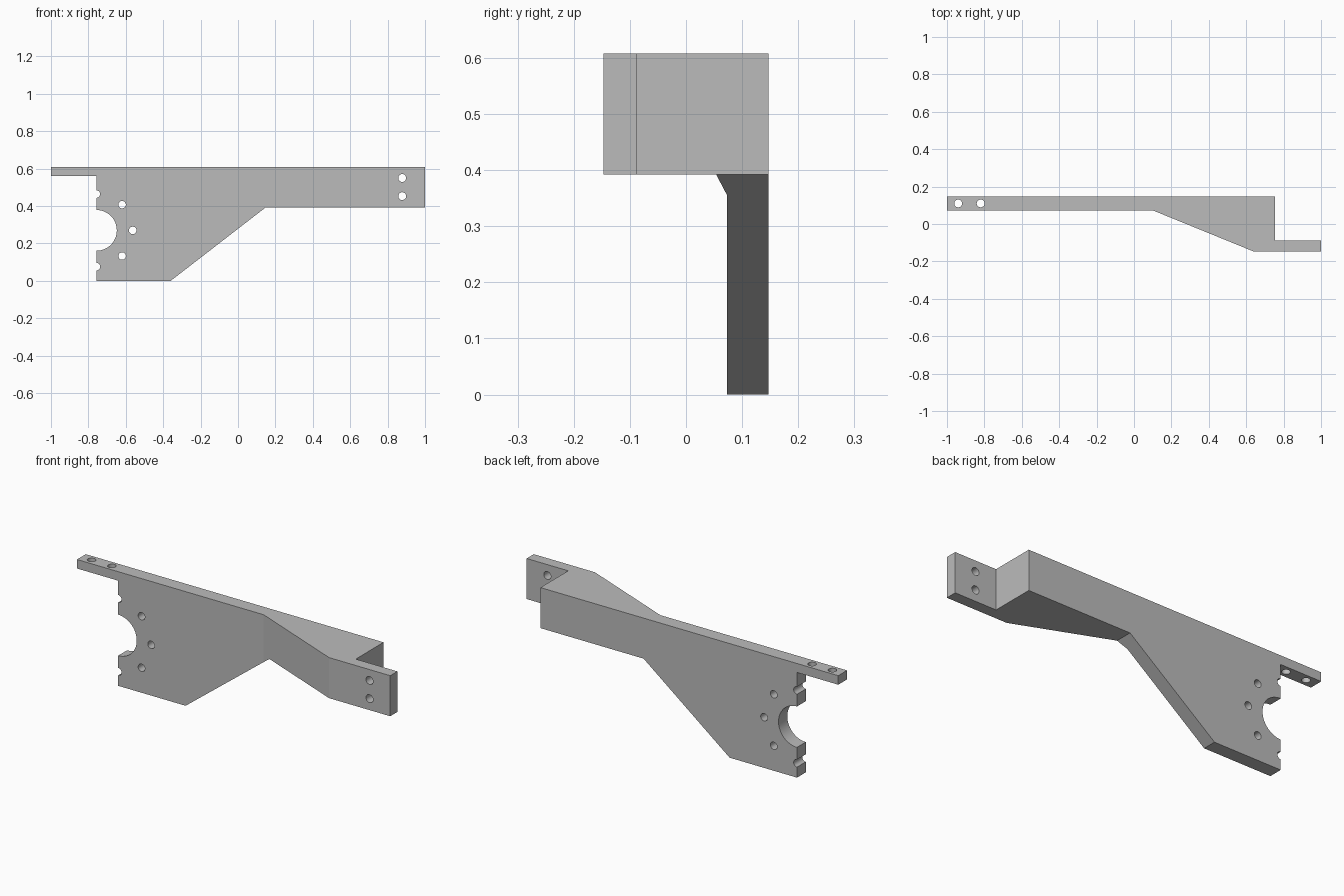
import bpy
import bmesh
from math import radians, sin, cos
from mathutils import Matrix, Vector

cube = bpy.data.objects.get("Cube")
if cube:
    bpy.data.objects.remove(cube, do_unlink=True)

grey = bpy.data.materials.new("plain grey")
grey.use_nodes = True
grey.diffuse_color = (0.5, 0.5, 0.5, 1)
grey.node_tree.nodes["Principled BSDF"].inputs["Base Color"].default_value = (0.5, 0.5, 0.5, 1)


def add_object(name, bm):
    bmesh.ops.recalc_face_normals(bm, faces=bm.faces)
    mesh = bpy.data.meshes.new(name)
    bm.to_mesh(mesh)
    bm.free()
    mesh.materials.append(grey)
    obj = bpy.data.objects.new(name, mesh)
    bpy.context.collection.objects.link(obj)
    return obj


def extrude_profile(name, points, direction):
    bm = bmesh.new()
    face = bm.faces.new([bm.verts.new(p) for p in points])
    geom = bmesh.ops.extrude_face_region(bm, geom=[face])["geom"]
    verts = [v for v in geom if isinstance(v, bmesh.types.BMVert)]
    bmesh.ops.translate(bm, verts=verts, vec=Vector(direction))
    return add_object(name, bm)


def drill(name, centre, radius, along_y, segments=32):
    bm = bmesh.new()
    turn = Matrix.Rotation(radians(90), 4, 'X') if along_y else Matrix()
    bmesh.ops.create_cone(bm, cap_ends=True, segments=segments, radius1=radius, radius2=radius,
                          depth=1, matrix=Matrix.Translation(centre) @ turn)
    return add_object(name, bm)


def apply_boolean(obj, cutter, operation):
    cutter.hide_render = True
    mod = obj.modifiers.new("cut", 'BOOLEAN')
    mod.operation = operation
    mod.solver = 'EXACT'
    mod.object = cutter
    bpy.context.view_layer.objects.active = obj
    bpy.ops.object.modifier_apply(modifier=mod.name)
    bpy.data.objects.remove(cutter, do_unlink=True)


# Plan outline: straight bar, angled offset and thin end tab
plan = [(-1, .147), (-1, .073), (.1, .073), (.64, -.147),
        (1, -.147), (1, -.087), (.755, -.087), (.755, .147)]
bracket = extrude_profile("bracket", [(x, y, -.2) for x, y in plan], (0, 0, 1))

# Side outline: top finger, deep motor plate and sloped underside
side = [(-1.1, .608), (-1.1, .56), (-.757, .56), (-.757, 0),
        (-.36, 0), (.147, .392), (1.1, .392), (1.1, .608)]
apply_boolean(bracket, extrude_profile("side_outline", [(x, -.5, z) for x, z in side], (0, 1, 0)),
              'INTERSECT')

# Round bearing cutout, ringed by bolt holes
hub_x, hub_z, ring = -.757, .27, .194
cutters = [drill("bearing_cutout", (hub_x, .11, hub_z), .109, True, 64)]
for angle in (-90, -45, 0, 45, 90):
    a = radians(angle)
    cutters.append(drill("ring_hole", (hub_x + ring * cos(a), .11, hub_z + ring * sin(a)), .02, True))

# Mounting holes in the end tab and the top finger
for z in (.453, .55):
    cutters.append(drill("tab_hole", (.878, -.11, z), .021, True))
for x in (-.94, -.82):
    cutters.append(drill("finger_hole", (x, .11, .6), .021, False))

for cutter in cutters:
    apply_boolean(bracket, cutter, 'DIFFERENCE')

bpy.ops.object.select_all(action='DESELECT')
bracket.select_set(True)
bpy.context.view_layer.objects.active = bracket
bpy.ops.object.shade_smooth_by_angle(angle=radians(20))
